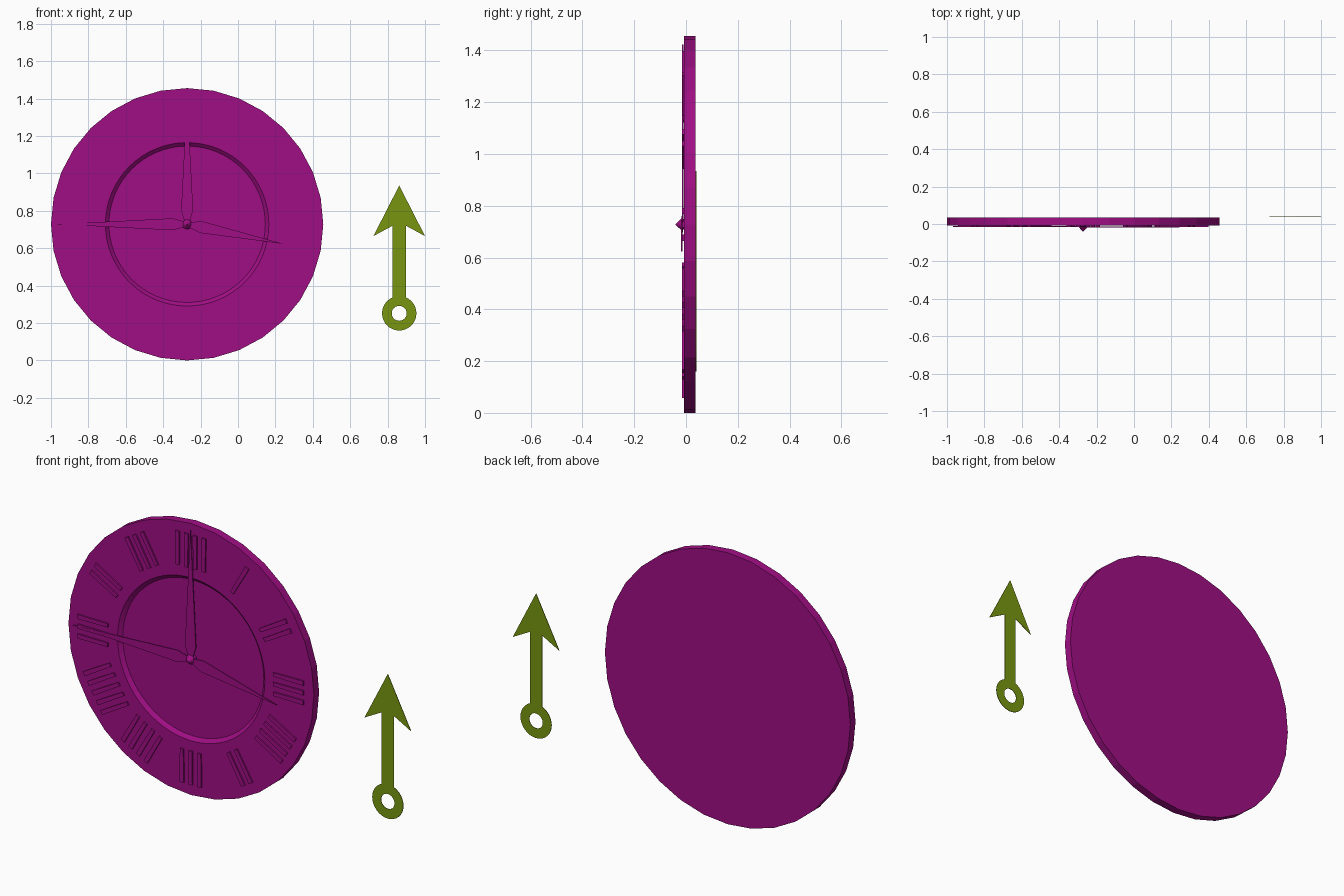
import bpy, bmesh
from math import sin, cos, pi, radians
from mathutils import Vector

cube = bpy.data.objects.get("Cube")
if cube:
    bpy.data.objects.remove(cube)

CX, CZ, R = -0.272, 0.728, 0.728     # dial centre and radius
FRONT, BACK = -0.008, 0.036          # dial faces


def material(name, rgb):
    m = bpy.data.materials.new(name)
    m.use_nodes = True
    m.diffuse_color = (*rgb, 1)
    m.node_tree.nodes["Principled BSDF"].inputs["Base Color"].default_value = (*rgb, 1)
    return m


purple = material("purple", (0.352, 0.0044, 0.231))
olive = material("olive", (0.188, 0.305, 0.005))


def finish(name, bm, mat):
    bmesh.ops.recalc_face_normals(bm, faces=bm.faces)
    me = bpy.data.meshes.new(name)
    bm.to_mesh(me)
    bm.free()
    me.materials.append(mat)
    ob = bpy.data.objects.new(name, me)
    bpy.context.collection.objects.link(ob)
    return ob


def add_plate(bm, pts, y0, y1):
    """Outline in x, z extruded from y0 to y1."""
    face = bm.faces.new([bm.verts.new((x, y0, z)) for x, z in pts])
    out = bmesh.ops.extrude_face_region(bm, geom=[face])
    for v in out["geom"]:
        if isinstance(v, bmesh.types.BMVert):
            v.co.y = y1


def dial_point(u, r, angle):
    """Point r out and u sideways, on a ray turned clockwise from 12."""
    return (CX + r * sin(angle) + u * cos(angle), CZ + r * cos(angle) - u * sin(angle))


def lathe(name, profile, cx, cz, steps, mat, ring=False, facet=False):
    """Rings of (radius, y) about the y axis, capped or closed as a ring."""
    bm = bmesh.new()
    loops = []
    for r, y in profile:
        loop = []
        for i in range(steps):
            # odd points sit on the chord, so a faceted rim has half the sides
            rr = r * cos(2 * pi / steps) if facet and r == R and i % 2 else r
            a = 2 * pi * i / steps
            loop.append(bm.verts.new((cx + rr * sin(a), y, cz + rr * cos(a))))
        loops.append(loop)
    pairs = list(zip(loops, loops[1:]))
    if ring:
        pairs.append((loops[-1], loops[0]))
    else:
        bm.faces.new(loops[0])
        bm.faces.new(loops[-1])
    for a, b in pairs:
        for i in range(steps):
            j = (i + 1) % steps
            bm.faces.new((a[i], a[j], b[j], b[i]))
    return finish(name, bm, mat)


# Dial: faceted rim, flat back, shallow recess with a sloping wall
lathe("dial", [(0.418, 0.01), (0.437, FRONT), (R, FRONT), (R, BACK)],
      CX, CZ, 64, purple, facet=True)

# Hour marks: groups of raised plain bars
bm = bmesh.new()
for hour, count in enumerate([4, 1, 2, 3, 4, 2, 3, 4, 5, 3, 2, 3]):
    angle = radians(30 * hour)
    for k in range(count):
        u = (k - (count - 1) / 2) * 0.052
        pts = [dial_point(u + du, r, angle) for du, r in
               ((-0.01, 0.49), (0.01, 0.49), (0.012, 0.67), (-0.012, 0.67))]
        add_plate(bm, pts, FRONT, -0.016)
finish("hour_marks", bm, purple)

# Hands: slim pointed blades, widest near the hub
for name, length, degrees, y in (("minute_hand", 0.695, 0, -0.015),
                                 ("second_hand", 0.695, 270, -0.017),
                                 ("hour_hand", 0.525, 101.5, -0.019)):
    bm = bmesh.new()
    outline = [(-0.01, 0), (-0.032, 0.075), (0, length), (0.032, 0.075), (0.01, 0)]
    add_plate(bm, [dial_point(u, r, radians(degrees)) for u, r in outline], y, y + 0.005)
    finish(name, bm, purple)

# Hub: pin with a pointed cap
lathe("hub", [(0.002, -0.04), (0.026, -0.014), (0.02, -0.012), (0.02, 0.011)],
      CX, CZ, 24, purple)

# Spare pointer: ring, shaft and barbed head
Y0, Y1 = 0.037, 0.04
AX = 0.862
lathe("pointer_ring", [(0.092, Y0), (0.092, Y1), (0.04, Y1), (0.04, Y0)],
      AX, 0.252, 32, olive, ring=True)
half = [(0.036, 0.335), (0.036, 0.72), (0.138, 0.665)]
bm = bmesh.new()
add_plate(bm, [(AX + x, z) for x, z in half] + [(AX, 0.935)]
          + [(AX - x, z) for x, z in reversed(half)], Y0, Y1)
finish("pointer_arrow", bm, olive)
